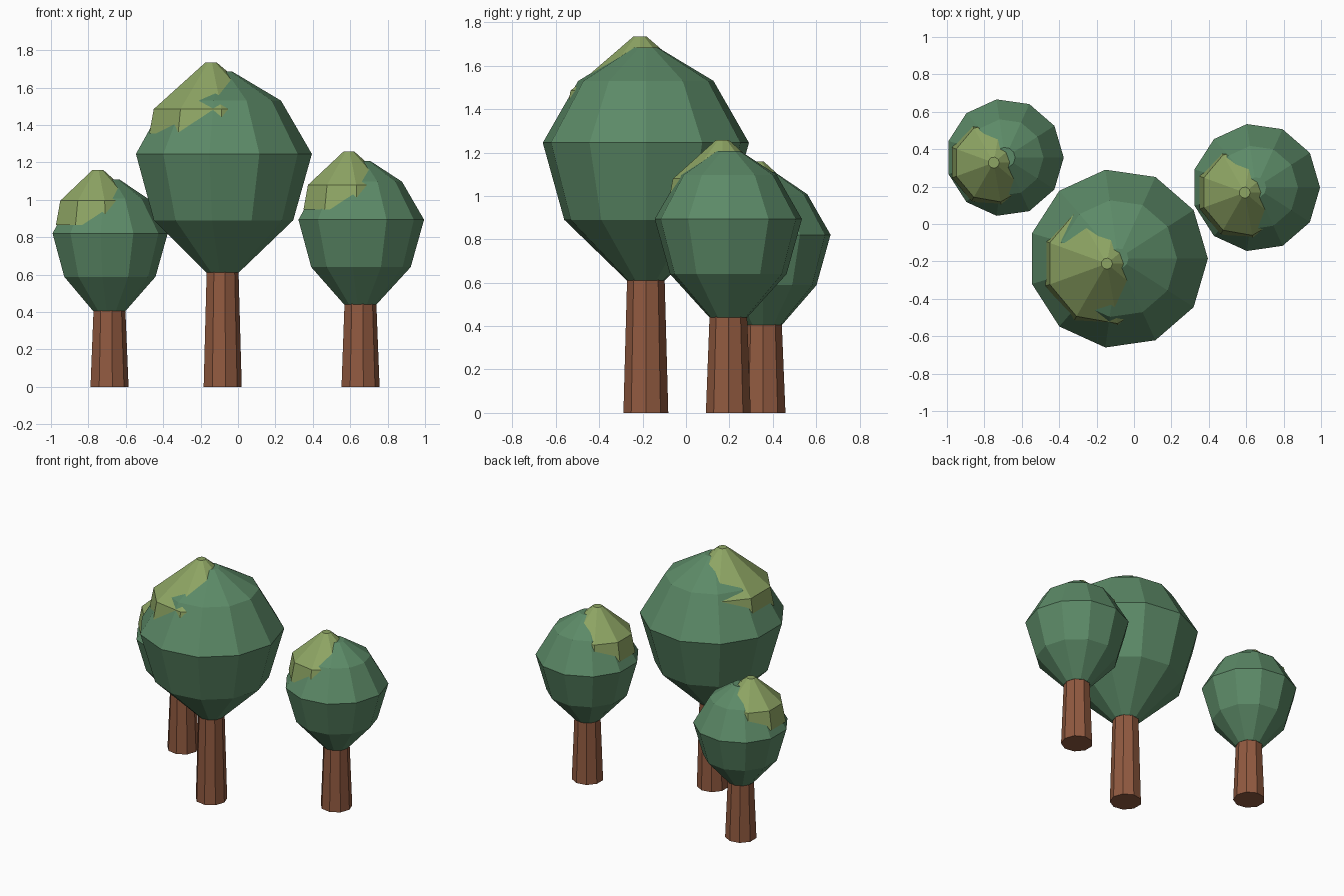
import bpy
import math

cube = bpy.data.objects.get("Cube")
if cube:
    bpy.data.objects.remove(cube, do_unlink=True)


def make_material(name, colour):
    mat = bpy.data.materials.new(name)
    mat.use_nodes = True
    mat.diffuse_color = (*colour, 1)
    mat.node_tree.nodes["Principled BSDF"].inputs["Base Color"].default_value = (*colour, 1)
    return mat


bark = make_material("bark brown", (0.283, 0.102, 0.051))
leaf = make_material("leaf green", (0.107, 0.254, 0.136))
moss = make_material("light moss green", (0.27, 0.376, 0.127))


def lathe(name, profile, sides, location, mat):
    """Closed flat-faced solid turned from (radius, height) rings, first corner on +x."""
    verts = [(r * math.cos(math.tau * i / sides), r * math.sin(math.tau * i / sides), z)
             for r, z in profile for i in range(sides)]
    faces = [(k * sides + i, k * sides + (i + 1) % sides,
              (k + 1) * sides + (i + 1) % sides, (k + 1) * sides + i)
             for k in range(len(profile) - 1) for i in range(sides)]
    faces.append(tuple(reversed(range(sides))))
    faces.append(tuple(range(len(verts) - sides, len(verts))))
    mesh = bpy.data.meshes.new(name)
    mesh.from_pydata(verts, [], faces)
    mesh.materials.append(mat)
    obj = bpy.data.objects.new(name, mesh)
    obj.location = location
    bpy.context.collection.objects.link(obj)
    return obj


def tree(label, x, y, base, size):
    # Tapered trunk reaching just inside the crown
    lathe(label + "_trunk", [(0.105, 0), (0.088, base), (0.086, base + 0.04)], 9, (x, y, 0), bark)

    # Faceted crown
    crown = [(0.088, 0), (0.38 * size, 0.28 * size), (0.48 * size, 0.635 * size),
             (0.315 * size, 0.92 * size), (0.055, 1.075 * size)]
    lathe(label + "_crown", crown, 11, (x, y, base), leaf)

    # Light cap, set off-centre and sunk into the crown
    tip = 1.075 * size + 0.05
    shoulder = tip - 0.25 * size
    cap = [(0.325 * size + 0.025, shoulder - 0.13), (0.325 * size, shoulder), (0.03, tip)]
    lathe(label + "_crown_cap", cap, 9, (x - 0.06, y - 0.027, base), moss)


tree("large_tree", -0.085, -0.185, 0.61, 1.0)
tree("right_small_tree", -0.69, 0.355, 0.405, 0.655)
tree("left_medium_tree", 0.652, 0.195, 0.44, 0.714)
